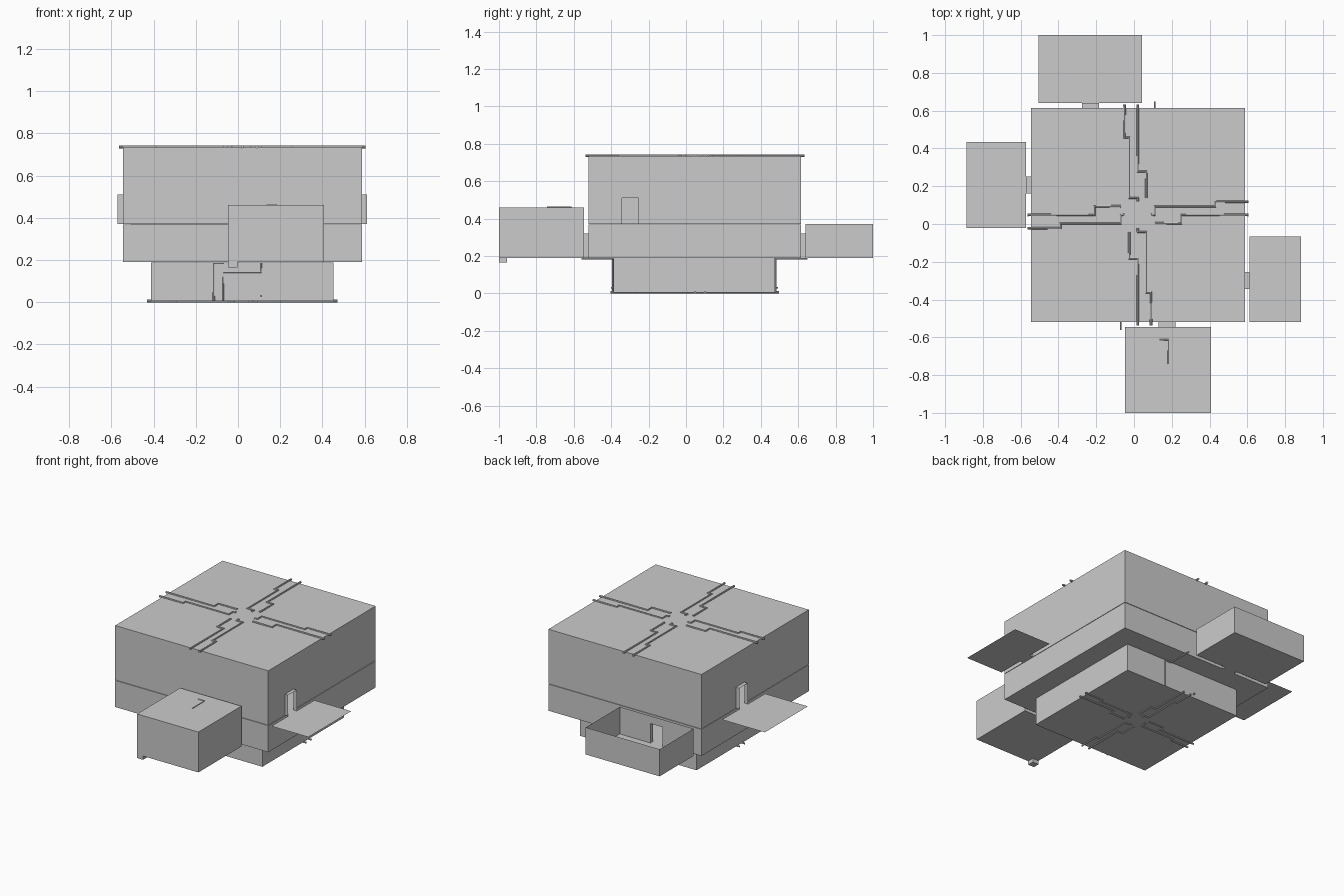
import bpy, bmesh
from mathutils import Vector

if "Cube" in bpy.data.objects:
    bpy.data.objects.remove(bpy.data.objects["Cube"])

CX, CY = 0.02, 0.048          # centre of the building core


def finish(name, bm):
    me = bpy.data.meshes.new(name)
    bm.to_mesh(me)
    bm.free()
    ob = bpy.data.objects.new(name, me)
    bpy.context.collection.objects.link(ob)
    return ob


def quad(bm, pts, centre):
    """Add a quad whose normal points away from centre."""
    f = bm.faces.new([bm.verts.new(p) for p in pts])
    f.normal_update()
    if f.normal.dot(f.calc_center_median() - centre) < 0:
        f.normal_flip()


def room(name, x, y, z, doors=None, skip=()):
    """Thin-walled box. doors: {side: list of (centre, width, height)}, outermost first."""
    doors = doors or {}
    c = Vector((sum(x) / 2, sum(y) / 2, sum(z) / 2))
    bm = bmesh.new()
    for side, zz in (("bottom", z[0]), ("top", z[1])):
        if side not in skip:
            quad(bm, [(x[0], y[0], zz), (x[1], y[0], zz), (x[1], y[1], zz), (x[0], y[1], zz)], c)
    sides = {"left": (0, x[0], y), "right": (0, x[1], y), "front": (1, y[0], x), "back": (1, y[1], x)}
    for side, (axis, at, span) in sides.items():
        if side in skip:
            continue

        def panel(a, b, lo, hi):
            uv = [(a, lo), (b, lo), (b, hi), (a, hi)]
            quad(bm, [(at, u, v) if axis == 0 else (u, at, v) for u, v in uv], c)
        a, b, top = span[0], span[1], z[1]
        for mid, w, h in doors.get(side, []):
            l, r, t = mid - w / 2, mid + w / 2, z[0] + h
            panel(a, l, z[0], top)
            panel(r, b, z[0], top)
            panel(l, r, t, top)
            a, b, top = l, r, t
        if side not in doors:
            panel(a, b, z[0], top)
    return finish(name, bm)


def pipe(name, paths, radius):
    cu = bpy.data.curves.new(name, "CURVE")
    cu.dimensions = "3D"
    cu.bevel_depth = radius
    cu.bevel_resolution = 2
    cu.use_fill_caps = True
    for path in paths:
        sp = cu.splines.new("POLY")
        sp.points.add(len(path) - 1)
        for p, co in zip(sp.points, path):
            p.co = (*co, 1)
    ob = bpy.data.objects.new(name, cu)
    bpy.context.collection.objects.link(ob)
    bpy.ops.object.select_all(action="DESELECT")
    ob.select_set(True)
    bpy.context.view_layer.objects.active = ob
    bpy.ops.object.convert(target="MESH")
    bpy.ops.object.shade_smooth_by_angle()


# stacked core rooms
MX, MY = (-0.545, 0.588), (-0.52, 0.615)
room("lower_room", (-0.412, 0.452), (-0.388, 0.477), (0.006, 0.188))
room("middle_room", MX, MY, (0.19, 0.368),
     {"front": [(0.175, 0.09, 0.13)], "back": [(-0.23, 0.09, 0.13)]})
room("upper_room", MX, MY, (0.371, 0.735),
     {"right": [(-0.298, 0.18, 0.18), (-0.298, 0.09, 0.14)],
      "left": [(0.207, 0.18, 0.18), (0.207, 0.09, 0.14)]})

# side rooms: closed at the front, open-topped at the back
room("front_room", (-0.047, 0.407), (-1.0, -0.545), (0.19, 0.46),
     {"back": [(0.175, 0.09, 0.13)]})
room("back_terrace", (-0.505, 0.042), (0.64, 1.0), (0.19, 0.371),
     {"front": [(-0.23, 0.09, 0.13)]}, skip=("top",))
room("front_room_foot", (-0.047, -0.002), (-1.0, -0.957), (0.165, 0.19), skip=("top",))

# short door tunnels joining the parts
ends_x, ends_y = ("left", "right"), ("front", "back")
room("front_tunnel", (0.13, 0.22), (-0.545, -0.52), (0.19, 0.32), skip=ends_y)
room("back_tunnel", (-0.275, -0.185), (0.615, 0.64), (0.19, 0.32), skip=ends_y)
room("right_tunnel", (0.588, 0.612), (-0.343, -0.253), (0.371, 0.511), skip=ends_x)
room("left_tunnel", (-0.571, -0.545), (0.162, 0.252), (0.371, 0.511), skip=ends_x)

# flat landings outside the upper doors
for name, x, y in (("right_landing", (0.612, 0.885), (-0.52, -0.067)),
                   ("left_landing", (-0.888, -0.571), (-0.02, 0.435))):
    bm = bmesh.new()
    quad(bm, [(x[0], y[0], 0.371), (x[1], y[0], 0.371), (x[1], y[1], 0.371), (x[0], y[1], 0.371)],
         Vector((0, 0, 0)))
    finish(name, bm)

# stepped pipe pattern, repeated four times around the core
STEPS = [[(0, -0.585), (0, -0.23), (-0.045, -0.23), (-0.045, -0.09)],
         [(0.07, -0.585), (0.07, -0.41), (0.045, -0.41), (0.045, -0.09), (0, -0.09), (0, -0.07)]]


def ring(z, s):
    out = []
    for path in STEPS:
        for k in range(4):
            out.append([(CX + s * px, CY + s * py, z) for px, py in path])
            path = [(-py, px) for px, py in path]
    return out


pipe("roof_pipes", ring(0.736, 1.0), 0.007)
pipe("underside_pipes", ring(0.006, 0.77), 0.006)

# wall pipes on the lower room, mirrored to the back through the core centre
up = [(-0.115, -0.39, 0.006), (-0.115, -0.39, 0.185), (-0.07, -0.39, 0.185), (-0.07, -0.56, 0.185)]
stub = [(0.11, -0.388, 0.03), (0.11, -0.402, 0.03)]
turn = [[(2 * CX - x, 2 * 0.0445 - y, z) for x, y, z in p] for p in (up, stub)]
pipe("wall_pipes", [up, stub] + turn, 0.005)
pipe("front_thin_pipe", [[(-0.07, -0.388, 0.006), (-0.07, -0.388, 0.142),
                          (0.11, -0.388, 0.142), (0.11, -0.388, 0.185)]], 0.003)
pipe("front_roof_pipe", [[(0.135, -0.613, 0.46), (0.182, -0.613, 0.46), (0.182, -0.742, 0.46)]], 0.004)
